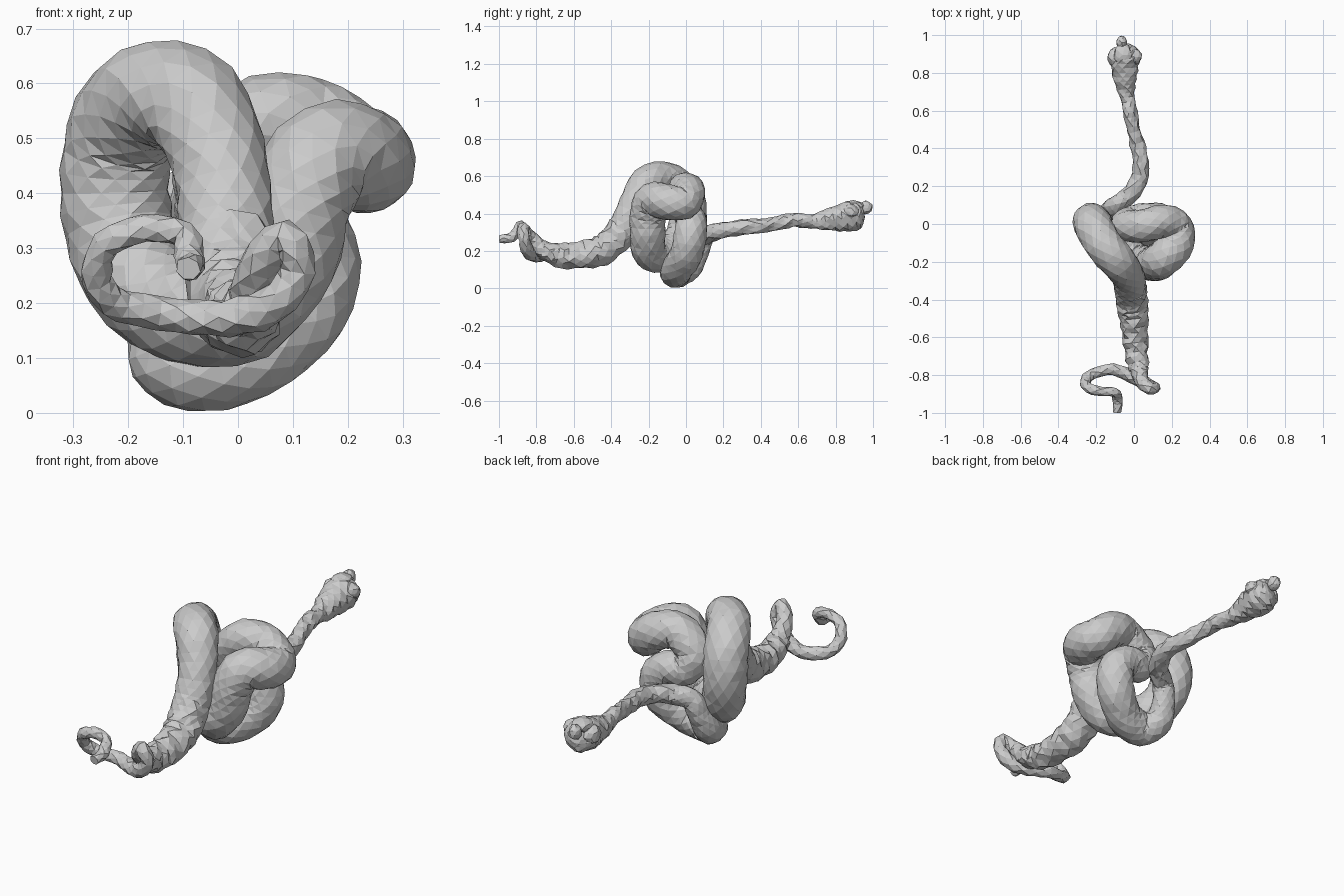
import bpy, bmesh, math, random
from mathutils import Vector

random.seed(4)


def spline(pts, steps):
    """Catmull-Rom through (x, y, z, radius) points."""
    p = [Vector(q) for q in pts]
    p = [2 * p[0] - p[1]] + p + [2 * p[-1] - p[-2]]
    out = []
    for i in range(1, len(p) - 2):
        a, b, c, d = p[i - 1:i + 3]
        for k in range(steps):
            t = k / steps
            out.append(0.5 * (2 * b + (c - a) * t + (2 * a - 5 * b + 4 * c - d) * t * t
                              + (3 * b - a - 3 * c + d) * t ** 3))
    return out + [p[-2]]


def tube(name, pts, steps=4, sides=12, rough=0.004):
    """Sweep a faceted, slightly irregular ring along the path."""
    path = spline(pts, steps)
    pos = [q.to_3d() for q in path]
    bm = bmesh.new()
    rings, normal, last = [], Vector((0, 0, 1)), None
    for i, q in enumerate(path):
        tan = (pos[min(i + 1, len(pos) - 1)] - pos[max(i - 1, 0)]).normalized()
        if last is not None:
            normal = last.rotation_difference(tan) @ normal
        normal = (normal - tan * normal.dot(tan)).normalized()
        side = tan.cross(normal)
        last = tan
        ring = []
        for s in range(sides):
            a = 2 * math.pi * (s + 0.5 * (i % 2)) / sides
            r = q[3] + random.uniform(-rough, rough)
            ring.append(bm.verts.new(pos[i] + r * (math.cos(a) * normal + math.sin(a) * side)))
        rings.append(ring)
    for i in range(len(rings) - 1):
        r0, r1 = rings[i], rings[i + 1]
        for s in range(sides):
            n = (s + 1) % sides
            if i % 2:
                bm.faces.new((r0[s], r1[n], r1[s]))
                bm.faces.new((r0[s], r0[n], r1[n]))
            else:
                bm.faces.new((r0[s], r0[n], r1[s]))
                bm.faces.new((r0[n], r1[n], r1[s]))
    bm.faces.new(rings[0])
    bm.faces.new(rings[-1])
    bmesh.ops.recalc_face_normals(bm, faces=bm.faces)
    mesh = bpy.data.meshes.new(name)
    bm.to_mesh(mesh)
    bm.free()
    ob = bpy.data.objects.new(name, mesh)
    bpy.context.collection.objects.link(ob)
    return ob


# Thin curled end, hooking up and round to the front of the body
tube("curled_end", [
    (-.09, -.998, .262, .023), (-.088, -.93, .275, .027), (-.1, -.893, .325, .026),
    (-.17, -.885, .336, .026), (-.24, -.87, .305, .027), (-.258, -.83, .24, .029),
    (-.21, -.79, .195, .030), (-.11, -.77, .178, .031), (-.02, -.805, .173, .034),
    (.06, -.845, .195, .036), (.11, -.865, .26, .031), (.085, -.87, .318, .034),
    (.04, -.83, .27, .038), (.03, -.77, .21, .048), (.02, -.70, .18, .055)],
    steps=3, sides=7, rough=.003)

# Rough front length of the body
tube("front_body", [
    (.025, -.77, .205, .05), (.01, -.66, .175, .064), (0, -.54, .18, .072),
    (-.01, -.43, .215, .082), (-.02, -.34, .31, .085)],
    steps=4, sides=11, rough=.009)

# Thick body tied in a loose overhand knot
tube("knotted_body", [
    (-.01, -.43, .215, .075),
    (-.02, -.34, .31, .085), (-.03, -.275, .44, .088), (-.08, -.205, .56, .096),
    (-.16, -.11, .578, .1), (-.215, -.01, .5, .102), (-.222, .01, .37, .1),
    (-.185, -.03, .25, .098), (-.10, -.11, .185, .095), (.01, -.19, .185, .092),
    (.085, -.205, .28, .095), (.115, -.205, .39, .096), (.16, -.18, .47, .096),
    (.225, -.1, .462, .096), (.222, -.01, .458, .09), (.15, .015, .515, .088),
    (.05, -.01, .53, .088), (-.04, -.005, .45, .082), (-.01, .02, .37, .078),
    (.07, .03, .36, .082), (.133, .025, .30, .086), (.115, .005, .19, .088),
    (.02, -.045, .11, .086), (-.09, -.05, .085, .083), (-.135, .02, .115, .068),
    (-.125, .07, .195, .055), (-.095, .1, .275, .05), (-.03, .15, .3, .045)],
    rough=.003)

# Narrow rear length swelling into the head
tube("neck_and_head", [
    (-.11, .09, .265, .045), (-.03, .145, .3, .046), (.025, .23, .315, .044),
    (.037, .33, .328, .042), (.015, .43, .338, .038), (-.01, .52, .355, .036),
    (-.02, .59, .365, .038), (-.035, .67, .358, .039), (-.045, .74, .362, .054),
    (-.05, .81, .375, .07), (-.05, .88, .385, .08), (-.055, .925, .395, .066),
    (-.06, .945, .4, .03)],
    steps=3, sides=10, rough=.006)


# Small rough lumps around the snout, brow and cheeks
def lump(name, centre, size):
    bpy.ops.mesh.primitive_ico_sphere_add(subdivisions=2, radius=1, location=centre)
    ob = bpy.context.object
    ob.name = name
    ob.scale = size
    for v in ob.data.vertices:
        v.co *= random.uniform(.88, 1.08)


lump("snout", (-.065, .96, .43), (.03, .04, .038))
lump("brow", (-.06, .895, .44), (.05, .06, .033))
lump("right_cheek", (.0, .885, .41), (.043, .045, .04))
lump("left_cheek", (-.103, .885, .4), (.04, .05, .045))
lump("jaw", (-.055, .87, .335), (.045, .06, .03))
